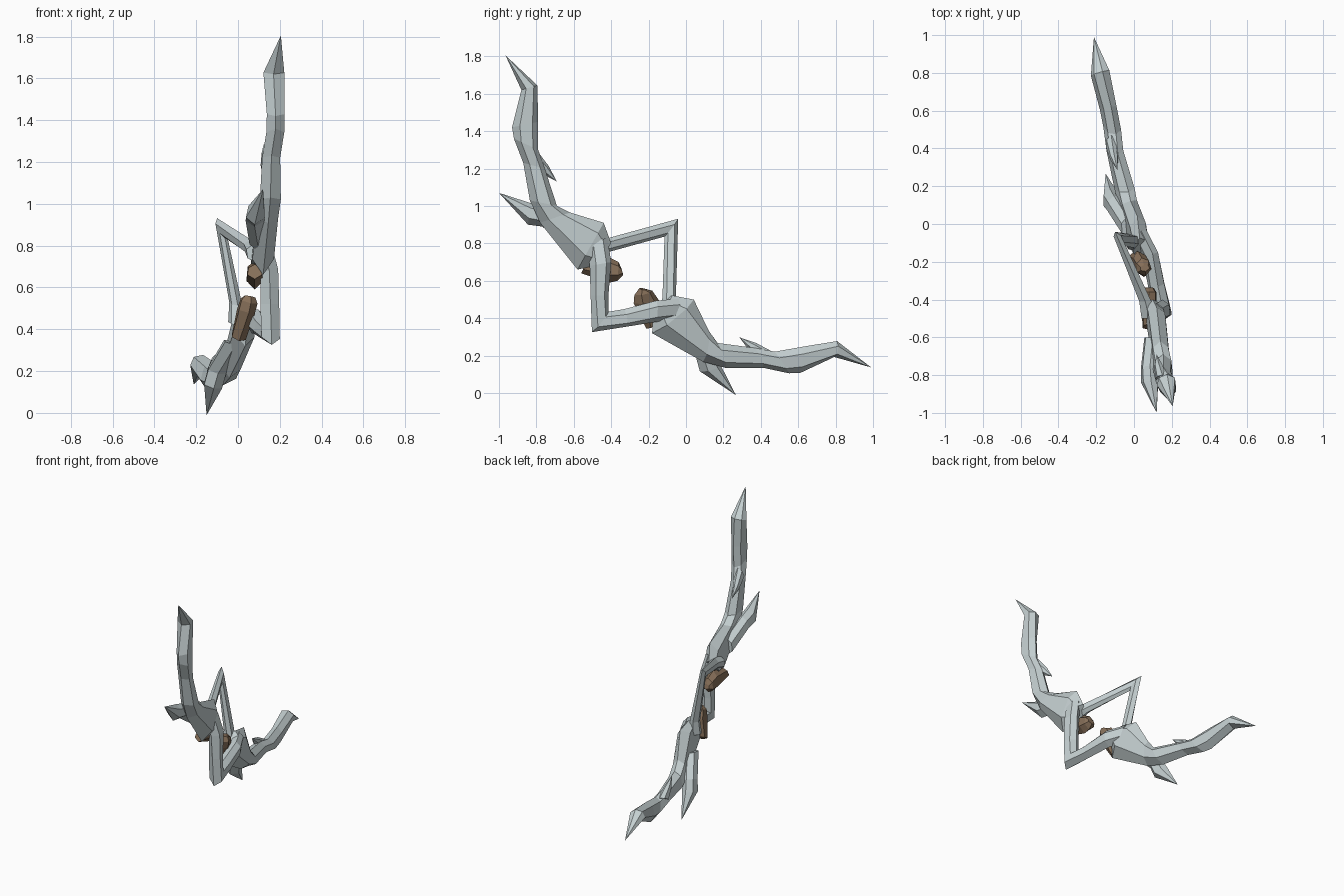
import bpy, bmesh
from mathutils import Vector as V

if "Cube" in bpy.data.objects:
    bpy.data.objects.remove(bpy.data.objects["Cube"])

# The bow is symmetric about one tilted plane
N = V((-.16, .75, -.64)).normalized()
P0 = V((.005, .018, .975))

def reflect(p):
    return p - 2 * (p - P0).dot(N) * N

def project(p):
    return p - (p - P0).dot(N) * N

def material(name, col):
    m = bpy.data.materials.new(name)
    m.diffuse_color = (*col, 1)
    m.use_nodes = True
    m.node_tree.nodes["Principled BSDF"].inputs["Base Color"].default_value = m.diffuse_color
    return m

BONE = material("pale grey", (.56, .63, .64))
WRAP = material("brown wrap", (.24, .16, .10))

def ring(sec):
    """Hexagonal section: outer edge, inner edge, half thickness in x."""
    o, i, hw = V(sec[0]), V(sec[1]), sec[2]
    if hw == 0:
        return [o]
    x = V((hw, 0, 0))
    a, b = o.lerp(i, .3), o.lerp(i, .78)
    return [o, a + x, b + x * .85, i, b - x * .85, a - x]

def build(name, rings, mat):
    bm = bmesh.new()
    rs = [[bm.verts.new(p) for p in r] for r in rings]
    for r, s in zip(rs, rs[1:]):
        for k in range(6):
            j = (k + 1) % 6
            if len(r) == 1:
                bm.faces.new((r[0], s[j], s[k]))
            elif len(s) == 1:
                bm.faces.new((r[k], r[j], s[0]))
            else:
                bm.faces.new((r[k], r[j], s[j], s[k]))
    for r in (rs[0], rs[-1]):
        if len(r) > 1:
            bm.faces.new(r)
    bmesh.ops.recalc_face_normals(bm, faces=bm.faces)
    me = bpy.data.meshes.new(name)
    bm.to_mesh(me)
    bm.free()
    me.materials.append(mat)
    bpy.context.collection.objects.link(bpy.data.objects.new(name, me))

def pair(name, secs, mat=BONE):
    rings = [ring(s) for s in secs]
    build("upper_" + name, rings, mat)
    build("lower_" + name, [[reflect(p) for p in r] for r in rings], mat)

def vee(name, secs):
    """Bent strut whose last section is the corner on the mirror plane."""
    rings = [ring(s) for s in secs]
    corner = [project(p) for p in rings.pop()]
    back = [[reflect(p) for p in r] for r in reversed(rings)]
    build(name, rings + [corner] + back, BONE)

# Curved limbs
pair("limb", [
    ((.205, -.965, 1.805), (.205, -.965, 1.805), 0),
    ((.17, -.88, 1.62), (.175, -.795, 1.645), .05),
    ((.18, -.93, 1.42), (.18, -.79, 1.45), .042),
    ((.18, -.92, 1.36), (.175, -.79, 1.30), .043),
    ((.16, -.87, 1.23), (.155, -.755, 1.20), .043),
    ((.155, -.835, 1.03), (.155, -.69, 1.00), .05),
    ((.145, -.78, .91), (.14, -.62, .965), .048),
    ((.12, -.58, .66), (.12, -.44, .91), .052),
    ((.11, -.49, .68), (.10, -.40, .80), .045)])

# Side horns
pair("horn", [
    ((.12, -1.0, 1.07), (.12, -1.0, 1.07), 0),
    ((.08, -.845, .90), (.09, -.83, 1.015), .045),
    ((.08, -.77, .89), (.085, -.75, .99), .045),
    ((.10, -.60, .77), (.10, -.60, .89), .045)])

# Small barbs on the limbs
pair("barb", [
    ((.12, -.69, 1.13), (.12, -.69, 1.13), 0),
    ((.13, -.765, 1.17), (.13, -.735, 1.215), .022),
    ((.14, -.83, 1.22), (.15, -.80, 1.30), .03)])

# Bent struts framing the centre
vee("front_strut", [
    ((.12, -.53, .80), (.12, -.42, .83), .04),
    ((.15, -.515, .68), (.15, -.40, .70), .042),
    ((.155, -.51, .52), (.145, -.415, .52), .045),
    ((.165, -.52, .34), (.145, -.42, .44), .045)])
vee("back_strut", [
    ((.08, -.50, .81), (.08, -.50, .72), .04),
    ((.06, -.41, .83), (.06, -.41, .755), .032),
    ((-.10, -.04, .93), (-.06, -.125, .845), .02)])

# Brown grip stubs
pair("grip_stub", [
    ((.08, -.56, .64), (.08, -.53, .71), .035),
    ((.08, -.41, .59), (.08, -.42, .73), .04),
    ((.08, -.365, .60), (.08, -.36, .70), .04),
    ((.08, -.335, .63), (.08, -.345, .665), .025)], WRAP)
